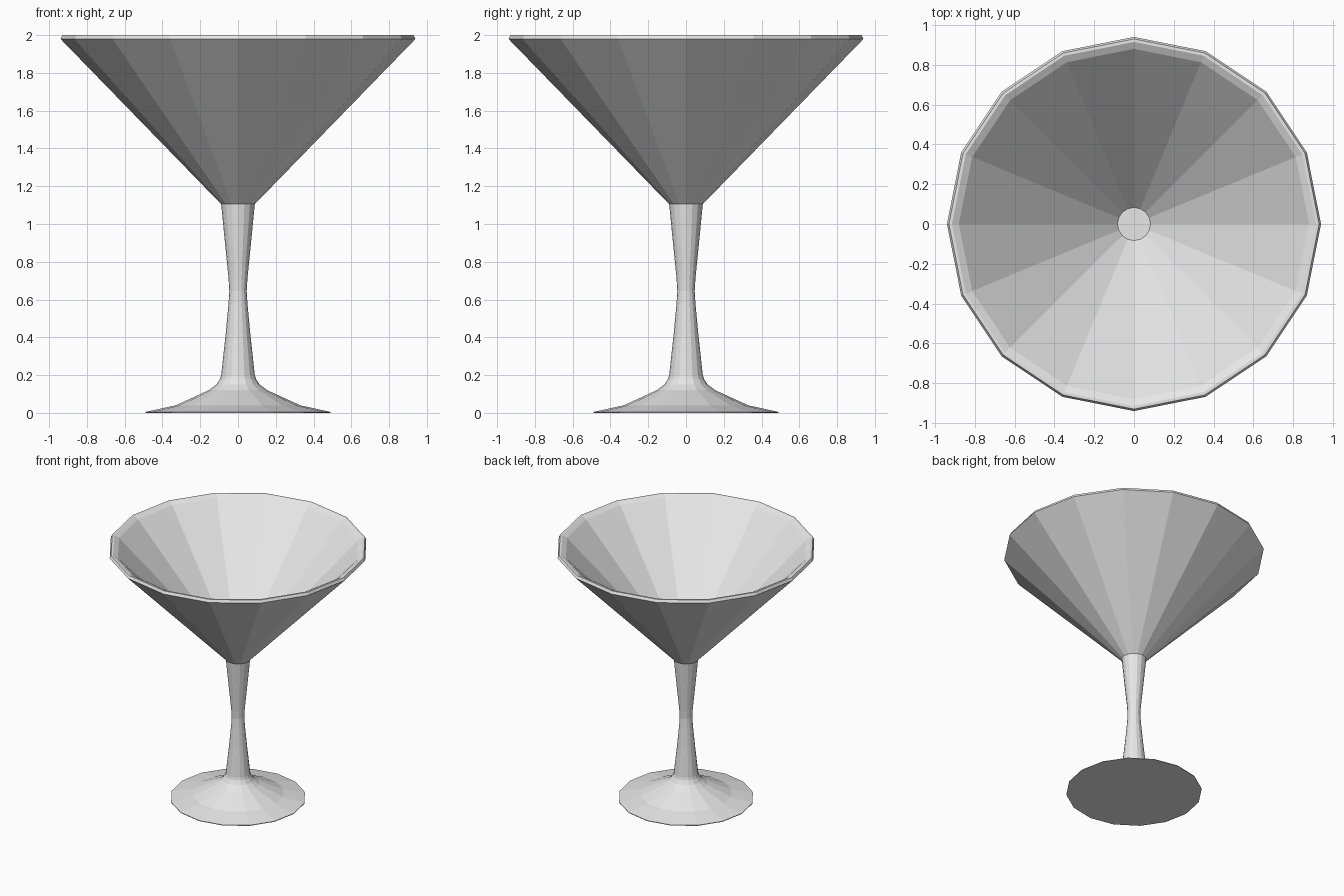
import bpy
import math

SIDES = 16

cube = bpy.data.objects.get("Cube")
if cube:
    bpy.data.objects.remove(cube, do_unlink=True)

# Single pale grey material
grey = bpy.data.materials.new("pale grey")
grey.use_nodes = True
grey.diffuse_color = (0.8, 0.8, 0.8, 1)
grey.node_tree.nodes["Principled BSDF"].inputs["Base Color"].default_value = (0.8, 0.8, 0.8, 1)


def lathe(name, profile, cap_start=False, cap_end=False):
    """Spin a (radius, height) profile around z."""
    verts, faces = [], []
    for r, z in profile:
        for i in range(SIDES):
            a = math.tau * i / SIDES
            verts.append((r * math.cos(a), r * math.sin(a), z))
    for k in range(len(profile) - 1):
        for i in range(SIDES):
            j = (i + 1) % SIDES
            lo, hi = k * SIDES, (k + 1) * SIDES
            faces.append((lo + i, lo + j, hi + j, hi + i))
    if cap_start:
        faces.append(tuple(reversed(range(SIDES))))
    if cap_end:
        faces.append(tuple(range(len(verts) - SIDES, len(verts))))
    mesh = bpy.data.meshes.new(name)
    mesh.from_pydata(verts, [], faces)
    mesh.materials.append(grey)
    obj = bpy.data.objects.new(name, mesh)
    bpy.context.collection.objects.link(obj)
    return obj


# Spreading foot with flat underside
lathe("foot", [(0.49, 0), (0.49, 0.005), (0.33, 0.04), (0.155, 0.12),
               (0.115, 0.15), (0.095, 0.18), (0.089, 0.2)], cap_start=True)

# Waisted stem
lathe("stem", [(0.089, 0.2), (0.065, 0.42), (0.05, 0.58), (0.046, 0.645),
               (0.05, 0.71), (0.067, 0.88), (0.089, 1.105)])

# Conical bowl: outer wall, rim, inner wall and flat inner floor
lathe("bowl", [(0.089, 1.105), (0.94, 1.98), (0.93, 2.0), (0.915, 2.0),
               (0.88, 1.98), (0.083, 1.16)], cap_start=True, cap_end=True)
